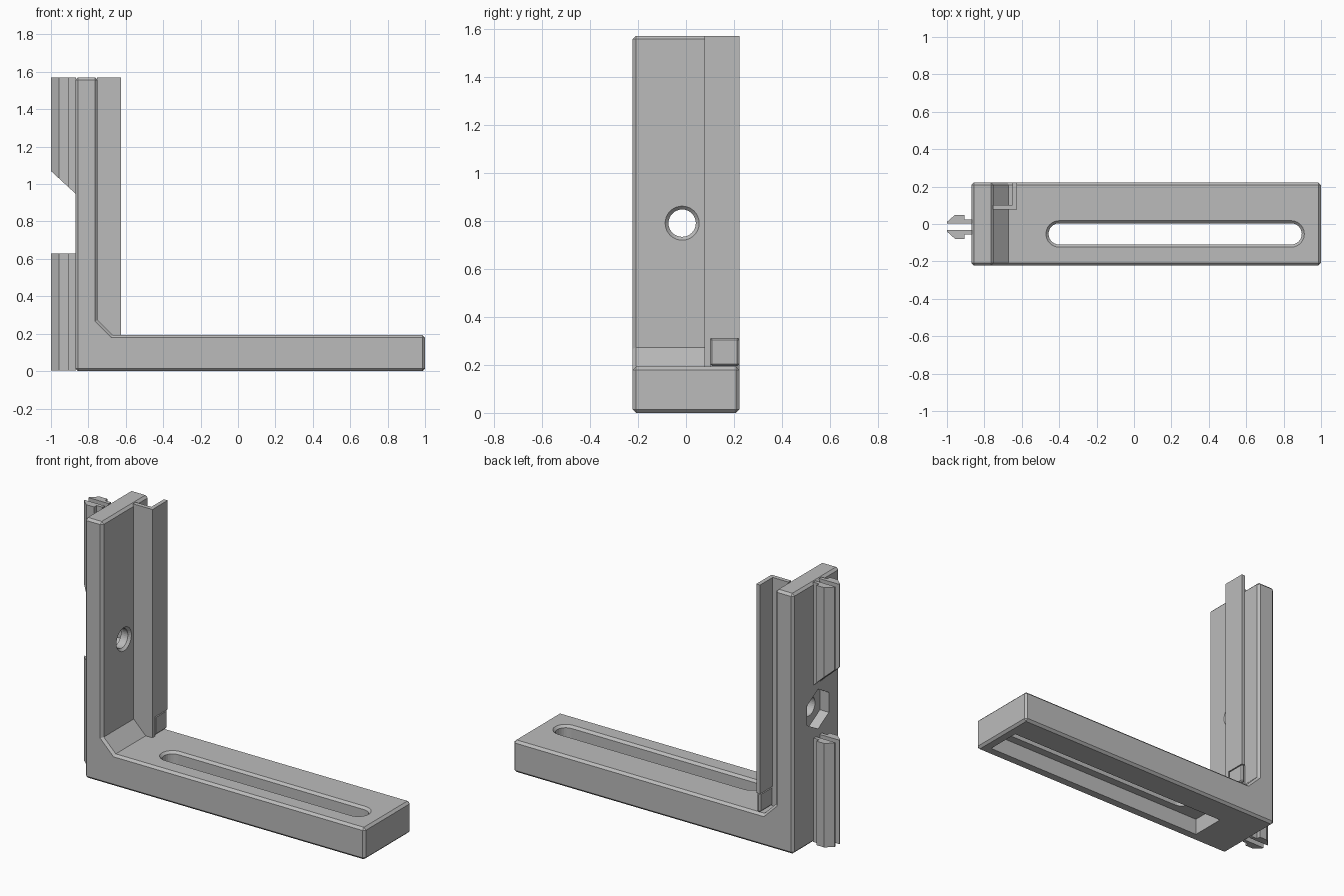
import bpy, bmesh, math

cube = bpy.data.objects.get("Cube")
if cube:
    bpy.data.objects.remove(cube, do_unlink=True)

grey = bpy.data.materials.new("plain_grey")
grey.use_nodes = True
colour = (0.5, 0.5, 0.5, 1)
grey.diffuse_color = colour
grey.node_tree.nodes["Principled BSDF"].inputs["Base Color"].default_value = colour


def loft(name, rings):
    """Closed solid through rings of 3D points with equal counts."""
    bm = bmesh.new()
    loops = [[bm.verts.new(p) for p in ring] for ring in rings]
    n = len(loops[0])
    for a, b in zip(loops, loops[1:]):
        for i in range(n):
            j = (i + 1) % n
            bm.faces.new((a[i], a[j], b[j], b[i]))
    bm.faces.new(loops[0][::-1])
    bm.faces.new(loops[-1])
    bmesh.ops.recalc_face_normals(bm, faces=bm.faces)
    mesh = bpy.data.meshes.new(name)
    bm.to_mesh(mesh)
    bm.free()
    mesh.materials.append(grey)
    ob = bpy.data.objects.new(name, mesh)
    bpy.context.collection.objects.link(ob)
    return ob


def box(name, x0, x1, y0, y1, z0, z1):
    base = [(x0, y0), (x1, y0), (x1, y1), (x0, y1)]
    return loft(name, [[(x, y, z) for x, y in base] for z in (z0, z1)])


def apply(ob, mod):
    with bpy.context.temp_override(object=ob, active_object=ob, selected_objects=[ob]):
        bpy.ops.object.modifier_apply(modifier=mod.name)


def chamfer(ob, width):
    mod = ob.modifiers.new("chamfer", "BEVEL")
    mod.width = width
    mod.segments = 1
    mod.limit_method = 'ANGLE'
    mod.angle_limit = math.radians(60)
    apply(ob, mod)


def cut(ob, cutter):
    cutter.hide_render = True
    mod = ob.modifiers.new("cut", "BOOLEAN")
    mod.operation = 'DIFFERENCE'
    mod.solver = 'EXACT'
    mod.object = cutter
    apply(ob, mod)
    bpy.data.objects.remove(cutter, do_unlink=True)


def slot_ring(r, z, steps=12):
    """Stadium outline around the slot centre line."""
    pts = []
    for cx, start in ((0.84, -90), (-0.40, 90)):
        for i in range(steps + 1):
            a = math.radians(start + 180 * i / steps)
            pts.append((cx + r * math.cos(a), -0.053 + r * math.sin(a), z))
    return pts


def circle(r, x, n):
    return [(x, -0.016 + r * math.sin(math.tau * i / n),
             0.79 + r * math.cos(math.tau * i / n)) for i in range(n)]


# Angled body: upright and foot with a sloped inner corner
outline = [(-0.87, 0), (1, 0), (1, 0.193), (-0.67, 0.193),
           (-0.75, 0.273), (-0.75, 1.57), (-0.87, 1.57)]
body = loft("angle_body", [[(x, y, z) for x, z in outline] for y in (-0.222, 0.222)])
chamfer(body, 0.014)

# Long slot with chamfered mouth, and nut channel beneath
cut(body, loft("slot_cutter", [slot_ring(0.057, -0.1), slot_ring(0.057, 0.179),
                               slot_ring(0.072, 0.194), slot_ring(0.072, 0.25)]))
cut(body, box("channel_cutter", -0.60, 0.94, -0.16, 0.055, -0.1, 0.10))

# Bolt hole with chamfered mouth, and hexagonal nut pocket behind
cut(body, loft("hole_cutter", [circle(0.057, -0.95, 32), circle(0.057, -0.764, 32),
                               circle(0.072, -0.749, 32), circle(0.072, -0.7, 32)]))
cut(body, loft("hex_cutter", [circle(0.12, -0.95, 6), circle(0.12, -0.81, 6)]))

# Angled guide flange along the upright
flange = [(-0.755, 0.077), (-0.625, 0.077), (-0.625, 0.222),
          (-0.65, 0.222), (-0.65, 0.102), (-0.755, 0.102)]
guide = loft("guide_flange", [[(x, y, z) for x, y in flange] for z in (0.185, 1.57)])
cut(guide, box("notch_cutter", -0.7, -0.6, 0.102, 0.3, 0.1, 0.31))
tab = box("guide_tab", -0.65, -0.625, 0.1, 0.222, 0.195, 0.312)
chamfer(tab, 0.009)

# Split snap rails on the outer face, lower and upper, mirrored per prong
prong = [(-0.865, 0.018), (-0.865, 0.04), (-0.905, 0.04), (-0.905, 0.064),
         (-0.957, 0.064), (-1, 0.026), (-1, 0.018)]
for side, label in ((1, "back"), (-1, "front")):
    shape = [(x, -0.015 + side * d) for x, d in prong]
    loft("lower_rail_" + label, [[(x, y, z) for x, y in shape] for z in (0.003, 0.63)])
    # Upper rail starts on a slope
    loft("upper_rail_" + label, [
        [(x, y, 0.95 + 0.92 * (-0.87 - x)) for x, y in shape],
        [(x, y, 1.57) for x, y in shape]])
